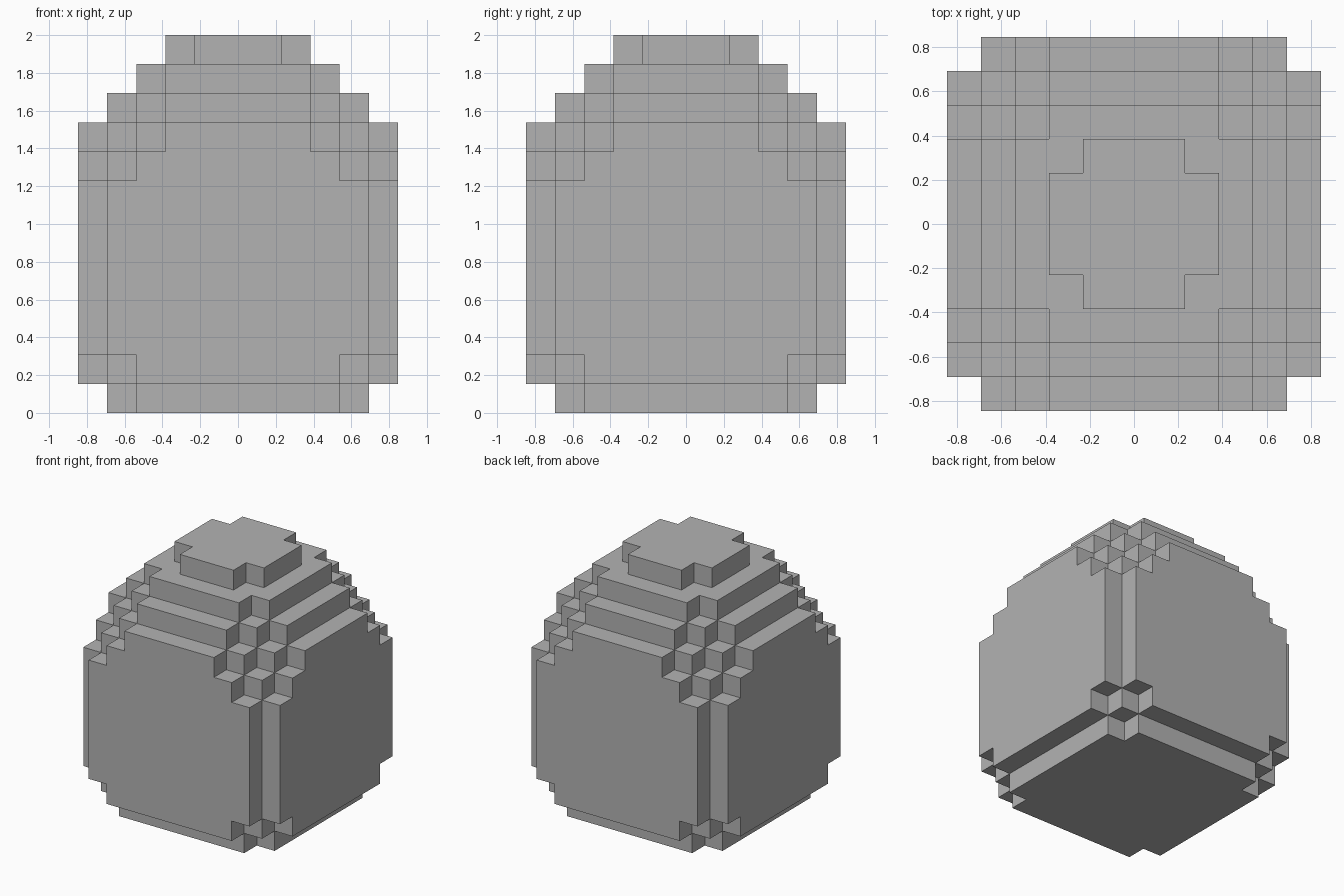
import bpy
import bmesh
import math
from mathutils import Vector

cube = bpy.data.objects.get("Cube")
if cube:
    bpy.data.objects.remove(cube, do_unlink=True)

# Layers from the bottom up: (reach from centre, largest |x| + |y|, repeats)
STEPS = [(4, 7, 1), (5, 8, 1), (5, 9, 6), (5, 8, 1), (5, 7, 1),
         (4, 6, 1), (3, 5, 1), (2, 3, 1)]
layers = [(reach, total) for reach, total, count in STEPS for _ in range(count)]
BLOCK = 2 / len(layers)


def filled(x, y, z):
    if not 0 <= z < len(layers):
        return False
    reach, total = layers[z]
    return max(abs(x), abs(y)) <= reach and abs(x) + abs(y) <= total


# Outer shell: a square wherever a filled block meets empty space
bm = bmesh.new()
directions = [Vector(s * (k == axis) for k in range(3))
              for axis in range(3) for s in (-1, 1)]
span = range(-5, 6)
for x in span:
    for y in span:
        for z in range(len(layers)):
            if not filled(x, y, z):
                continue
            centre = Vector((x, y, z + 0.5))
            for n in directions:
                if filled(x + int(n.x), y + int(n.y), z + int(n.z)):
                    continue
                u = Vector((n.y, n.z, n.x))
                v = n.cross(u)
                mid = centre + n / 2
                corners = [mid + (a * u + b * v) / 2
                           for a, b in ((-1, -1), (1, -1), (1, 1), (-1, 1))]
                bm.faces.new([bm.verts.new(c * BLOCK) for c in corners])

# Weld the squares and merge flat regions into single faces
bmesh.ops.remove_doubles(bm, verts=bm.verts, dist=BLOCK / 100)
bmesh.ops.dissolve_limit(bm, angle_limit=math.radians(1),
                         verts=bm.verts, edges=bm.edges)

mesh = bpy.data.meshes.new("stepped_egg")
bm.to_mesh(mesh)
bm.free()
egg = bpy.data.objects.new("stepped_egg", mesh)
bpy.context.collection.objects.link(egg)

# Plain grey surface
grey = bpy.data.materials.new("plain_grey")
grey.use_nodes = True
colour = (0.45, 0.45, 0.45, 1)
grey.diffuse_color = colour
grey.node_tree.nodes["Principled BSDF"].inputs["Base Color"].default_value = colour
mesh.materials.append(grey)
